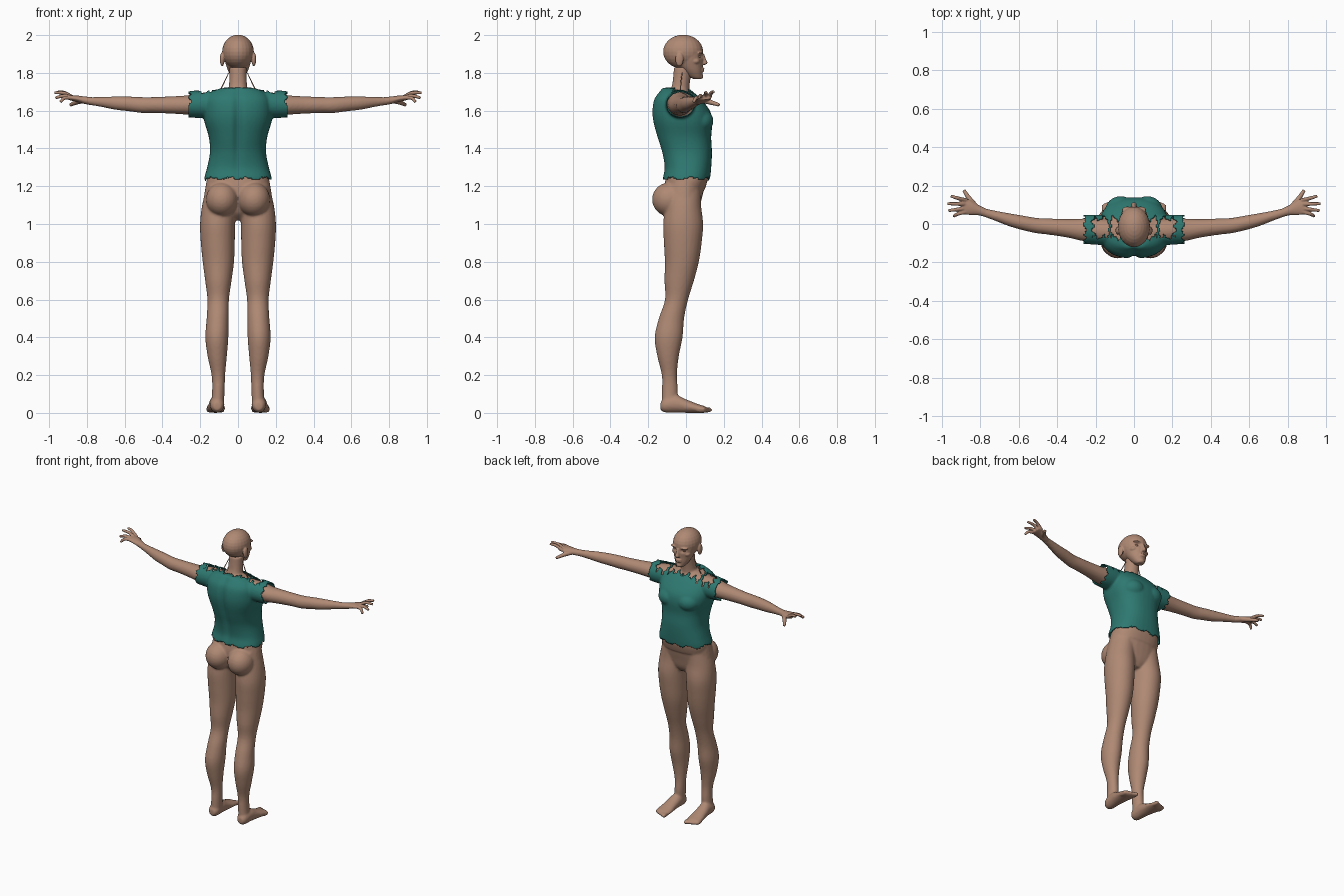
import bpy, bmesh, math
from mathutils import Vector, Matrix

cube = bpy.data.objects.get("Cube")
if cube:
    bpy.data.objects.remove(cube, do_unlink=True)


def material(name, rgb):
    m = bpy.data.materials.new(name)
    m.use_nodes = True
    m.diffuse_color = (*rgb, 1)
    b = m.node_tree.nodes["Principled BSDF"]
    b.inputs["Base Color"].default_value = (*rgb, 1)
    b.inputs["Roughness"].default_value = 0.7
    return m


SKIN = material("skin", (0.43, 0.25, 0.175))
TEAL = material("teal cloth", (0.027, 0.19, 0.165))


def smooth_path(rows, steps=4):
    """Catmull-Rom interpolation between rows of numbers."""
    out = []
    for i in range(len(rows) - 1):
        a, b, c, d = (rows[max(0, min(len(rows) - 1, i + k))] for k in (-1, 0, 1, 2))
        for s in range(steps):
            t = s / steps
            out.append([q + t / 2 * (r - p + t * (2 * p - 5 * q + 4 * r - w + t * (3 * (q - r) + w - p)))
                        for p, q, r, w in zip(a, b, c, d)])
    return out + [list(rows[-1])]


def skin_rings(bm, rings):
    loops = [[bm.verts.new(p) for p in ring] for ring in rings]
    n = len(loops[0])
    for a, b in zip(loops, loops[1:]):
        for i in range(n):
            bm.faces.new((a[i], a[(i + 1) % n], b[(i + 1) % n], b[i]))
    bm.faces.new(loops[0][::-1])
    bm.faces.new(loops[-1])


def tube(bm, axis, rows, side=1, power=2, n=28):
    """Loft rows of (position on axis, centre a, centre b, radius a, radius b)."""
    rings = []
    for t, ca, cb, ra, rb in smooth_path(rows):
        ring = []
        for i in range(n):
            c, s = math.cos(math.tau * i / n), math.sin(math.tau * i / n)
            a = ca + ra * math.copysign(abs(c) ** (2 / power), c)
            b = cb + rb * math.copysign(abs(s) ** (2 / power), s)
            x, y, z = {"x": (t, a, b), "y": (a, t, b), "z": (a, b, t)}[axis]
            ring.append((x * side, y, z))
        rings.append(ring)
    skin_rings(bm, rings)


def blob(bm, centre, radii):
    bmesh.ops.create_uvsphere(bm, u_segments=24, v_segments=14, radius=1,
                              matrix=Matrix.Translation(centre) @ Matrix.Diagonal((*radii, 1)))


def strand(bm, points, r0, r1, side=1, n=10):
    """Tapered tube through points."""
    pts = [Vector(p) for p in smooth_path(points)]
    rings = []
    for i, p in enumerate(pts):
        q = (pts[min(i + 1, len(pts) - 1)] - pts[max(i - 1, 0)]).to_track_quat("Z", "Y")
        r = r0 + (r1 - r0) * i / (len(pts) - 1)
        ring = [p + q @ Vector((r * math.cos(math.tau * k / n), r * math.sin(math.tau * k / n), 0))
                for k in range(n)]
        rings.append([(v.x * side, v.y, v.z) for v in ring])
    skin_rings(bm, rings)


def finish(name, bm, mat, voxel=0, rounds=0, shape=None):
    """Turn the parts into one fused, smooth object."""
    bmesh.ops.recalc_face_normals(bm, faces=bm.faces)
    mesh = bpy.data.meshes.new(name)
    bm.to_mesh(mesh)
    bm.free()
    ob = bpy.data.objects.new(name, mesh)
    bpy.context.scene.collection.objects.link(ob)
    if voxel:
        rm = ob.modifiers.new("fuse", "REMESH")
        rm.mode, rm.voxel_size = "VOXEL", voxel
        sm = ob.modifiers.new("soften", "SMOOTH")
        sm.factor, sm.iterations = 0.5, rounds
        bpy.context.view_layer.update()
        fused = bpy.data.meshes.new_from_object(ob.evaluated_get(bpy.context.evaluated_depsgraph_get()))
        ob.modifiers.clear()
        ob.data = fused
        fused.name = name
    if shape:
        for v in ob.data.vertices:
            v.co.y += shape(v.co)
    ob.data.materials.clear()
    ob.data.materials.append(mat)
    for p in ob.data.polygons:
        p.use_smooth, p.material_index = True, 0
    return ob


def bump(d, width):
    return math.exp(-(d / width) ** 2)


def spine(co):
    return 0.018 * bump(co.x, 0.022) * bump(co.z - 1.5, 0.2) if co.y < -0.05 else 0


def torso(bm, inset):
    rows = [(1.19, .172, -.12, .11), (1.24, .177, -.122, .125), (1.30, .162, -.113, .132),
            (1.38, .147, -.127, .136), (1.46, .153, -.152, .132), (1.54, .176, -.173, .138),
            (1.60, .182, -.178, .125), (1.66, .172, -.168, .078), (1.70, .135, -.14, .035),
            (1.72, .08, -.125, .01)]
    tube(bm, "z", [(z - inset * .8, 0, (a + b) / 2, w - inset, (b - a) / 2 - inset)
                   for z, w, a, b in rows], power=2.4, n=40)
    for s in (1, -1):
        blob(bm, (s * .07, .07, 1.545), (.078 - inset, .074 - inset, .065 - inset))


# Body with arms, legs and feet
bm = bmesh.new()
torso(bm, 0.011)
tube(bm, "z", [(1.02, 0, 0, .04, .04), (1.06, 0, -.01, .13, .075), (1.12, 0, -.012, .178, .092),
               (1.18, 0, -.012, .175, .106), (1.26, 0, 0, .16, .106)], power=2.2)
tube(bm, "z", [(1.64, 0, -.05, .09, .06), (1.70, 0, -.037, .056, .054), (1.75, 0, -.027, .047, .048),
               (1.83, 0, -.015, .046, .05)])
for s in (1, -1):
    tube(bm, "x", [(0, -.05, 1.66, .055, .055), (.1, -.04, 1.642, .062, .06),
                   (.2, -.033, 1.634, .063, .06), (.27, -.03, 1.63, .058, .051),
                   (.35, -.022, 1.63, .048, .046), (.45, -.013, 1.63, .042, .042),
                   (.51, -.008, 1.63, .04, .042), (.58, .006, 1.636, .038, .039),
                   (.65, .022, 1.64, .034, .035), (.73, .045, 1.647, .026, .026),
                   (.8, .066, 1.652, .022, .02)], s)
    tube(bm, "z", [(1.2, .09, -.015, .075, .095), (1.1, .1, -.015, .09, .095),
                   (1, .108, -.015, .093, .106), (.9, .107, -.017, .09, .1),
                   (.8, .104, -.022, .083, .09), (.7, .104, -.036, .07, .078),
                   (.6, .105, -.05, .057, .061), (.5, .108, -.077, .058, .067),
                   (.4, .112, -.092, .061, .074), (.3, .11, -.095, .051, .057),
                   (.2, .104, -.088, .036, .04), (.12, .104, -.085, .033, .042),
                   (.04, .108, -.088, .034, .04)], s)
    tube(bm, "y", [(-.135, .11, .035, .02, .02), (-.11, .11, .042, .036, .04), (-.05, .112, .047, .04, .046),
                   (0, .115, .036, .043, .036), (.06, .118, .024, .05, .024),
                   (.1, .12, .018, .049, .018)], s)
    for k in range(5):
        blob(bm, (s * (.083 + .018 * k), .112 - .008 * k, .016), (.012, .03, .015))
    blob(bm, (s * .085, -.086, 1.13), (.085, .094, .09))
finish("body", bm, SKIN, 0.007, 6, spine)

# Hands
for s, label in ((1, "left"), (-1, "right")):
    bm = bmesh.new()
    tube(bm, "x", [(.77, .057, 1.65, .022, .021), (.81, .072, 1.655, .027, .02), (.85, .085, 1.663, .038, .017),
                   (.885, .092, 1.668, .042, .014), (.9, .094, 1.668, .036, .01)], s)
    strand(bm, [(.825, .09, 1.655), (.86, .135, 1.643), (.887, .176, 1.63)], .017, .009, s)
    for base, tip_x, tip_y, tip_z in ((.123, .955, .146, 1.70), (.103, .972, .106, 1.695),
                                      (.083, .967, .07, 1.668), (.065, .94, .04, 1.645)):
        strand(bm, [(.875, base, 1.668), (.918, (base + tip_y) / 2, (tip_z + 1.69) / 2),
                    (tip_x, tip_y, tip_z)], .012, .008, s)
    finish(label + "_hand", bm, SKIN, 0.004, 3)

# Head
bm = bmesh.new()
blob(bm, (0, -.015, 1.912), (.084, .106, .09))
tube(bm, "z", [(1.768, 0, .06, .022, .02), (1.78, 0, .05, .034, .036), (1.81, 0, .035, .052, .053),
               (1.84, 0, .022, .063, .067), (1.88, 0, .012, .073, .08), (1.93, 0, 0, .078, .088)])
tube(bm, "z", [(1.9, 0, .085, .01, .011), (1.87, 0, .093, .011, .014), (1.853, 0, .098, .015, .016),
               (1.843, 0, .092, .013, .012)])
blob(bm, (0, .073, 1.782), (.022, .019, .016))
for z in (1.823, 1.812):
    blob(bm, (0, .083, z), (.024, .015, .0065))
for s in (1, -1):
    blob(bm, (s * .034, .074, 1.906), (.03, .018, .008))
    blob(bm, (s * .048, .048, 1.862), (.02, .025, .016))
    blob(bm, (s * .084, -.035, 1.872), (.012, .022, .038))


def sockets(co):
    if co.y < 0.04:
        return 0
    return -0.011 * bump(abs(co.x) - .033, .016) * bump(co.z - 1.887, .011)


finish("head", bm, SKIN, 0.004, 3, sockets)
bm = bmesh.new()
for s in (1, -1):
    blob(bm, (s * .033, .064, 1.886), (.015, .0125, .0085))
finish("eyes", bm, SKIN)

# Torn shirt: a closed shell, opened at the hem, cuffs and shoulders
bm = bmesh.new()
torso(bm, 0)
for s in (1, -1):
    tube(bm, "x", [(.02, -.045, 1.645, .07, .065), (.1, -.037, 1.637, .078, .073),
                   (.19, -.03, 1.635, .077, .073), (.29, -.028, 1.633, .073, .066)], s)
shirt = finish("shirt", bm, TEAL, 0.007, 5, spine)


def torn(co):
    x, y, z = abs(co.x), co.y, co.z
    turn = math.atan2(y, co.x)
    hem = 1.238 + .007 * math.sin(turn * 9) + .007 * ((turn * 5) % 1)
    cuff = .255 + .006 * math.sin(y * 120 + z * 90)
    rag = .012 * math.sin(x * 130) + .006 * math.sin(x * 290)
    back = -.09 if x < .06 else -.07
    hole = z > 1.66 and x < .215 + .01 * math.sin(y * 150) and back + rag < y < .03 + rag
    strap = abs(x - .127 - .004 * math.sin(y * 160)) < .006
    return z < hem or x > cuff or (hole and not strap)


bm = bmesh.new()
bm.from_mesh(shirt.data)
bmesh.ops.delete(bm, geom=[f for f in bm.faces if torn(f.calc_center_median())], context="FACES")
bm.to_mesh(shirt.data)
bm.free()
cloth = shirt.modifiers.new("cloth", "SOLIDIFY")
cloth.thickness, cloth.offset = 0.006, -0.5

# Loose threads between the jaw and the shoulders
bm = bmesh.new()
for s in (1, -1):
    strand(bm, [(.05, -.02, 1.80), (.066, -.025, 1.765), (.095, -.03, 1.705)], .002, .003, s)
finish("threads", bm, SKIN)
